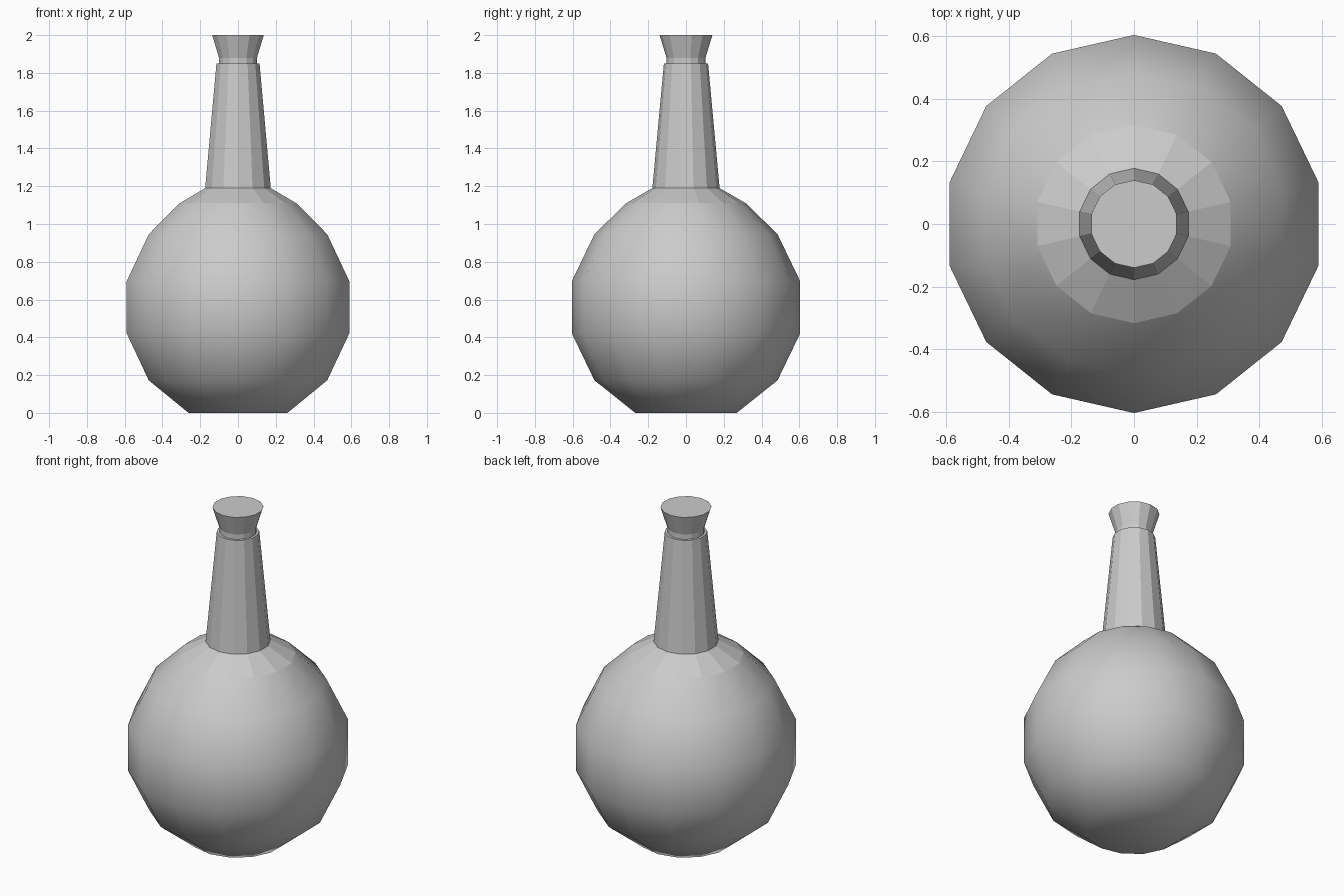
import bpy, bmesh
from math import pi, sin, cos

if "Cube" in bpy.data.objects:
    bpy.data.objects.remove(bpy.data.objects["Cube"])

SIDES = 14


def lathe(name, profile, smooth_bands=0):
    """Revolve (radius, z) rings from bottom to top and cap both ends."""
    bm = bmesh.new()
    rings = []
    for r, z in profile:
        rings.append([bm.verts.new((r * cos(pi / 2 + 2 * pi * i / SIDES),
                                    r * sin(pi / 2 + 2 * pi * i / SIDES), z))
                      for i in range(SIDES)])
    base = bm.faces.new(rings[0][::-1])
    base.smooth = smooth_bands > 0
    for band, (low, high) in enumerate(zip(rings, rings[1:])):
        for i in range(SIDES):
            j = (i + 1) % SIDES
            face = bm.faces.new((low[i], low[j], high[j], high[i]))
            face.smooth = band < smooth_bands
    bm.faces.new(rings[-1])
    mesh = bpy.data.meshes.new(name)
    bm.to_mesh(mesh)
    bm.free()
    obj = bpy.data.objects.new(name, mesh)
    bpy.context.collection.objects.link(obj)
    return obj


# Round flask: smooth bulb, flat-faced shoulder and tapering neck
R, CZ = 0.62, 0.559
bulb = [(R * cos(k * pi / 14), CZ + R * sin(k * pi / 14))
        for k in (-5, -3, -1, 1, 3)]
lathe("flask", bulb + [(0.317, 1.11), (0.178, 1.19), (0.117, 1.85)],
      smooth_bands=5)

# Flared stopper seated in the neck
lathe("stopper", [(0.103, 1.83), (0.103, 1.88), (0.14, 2.0)])
